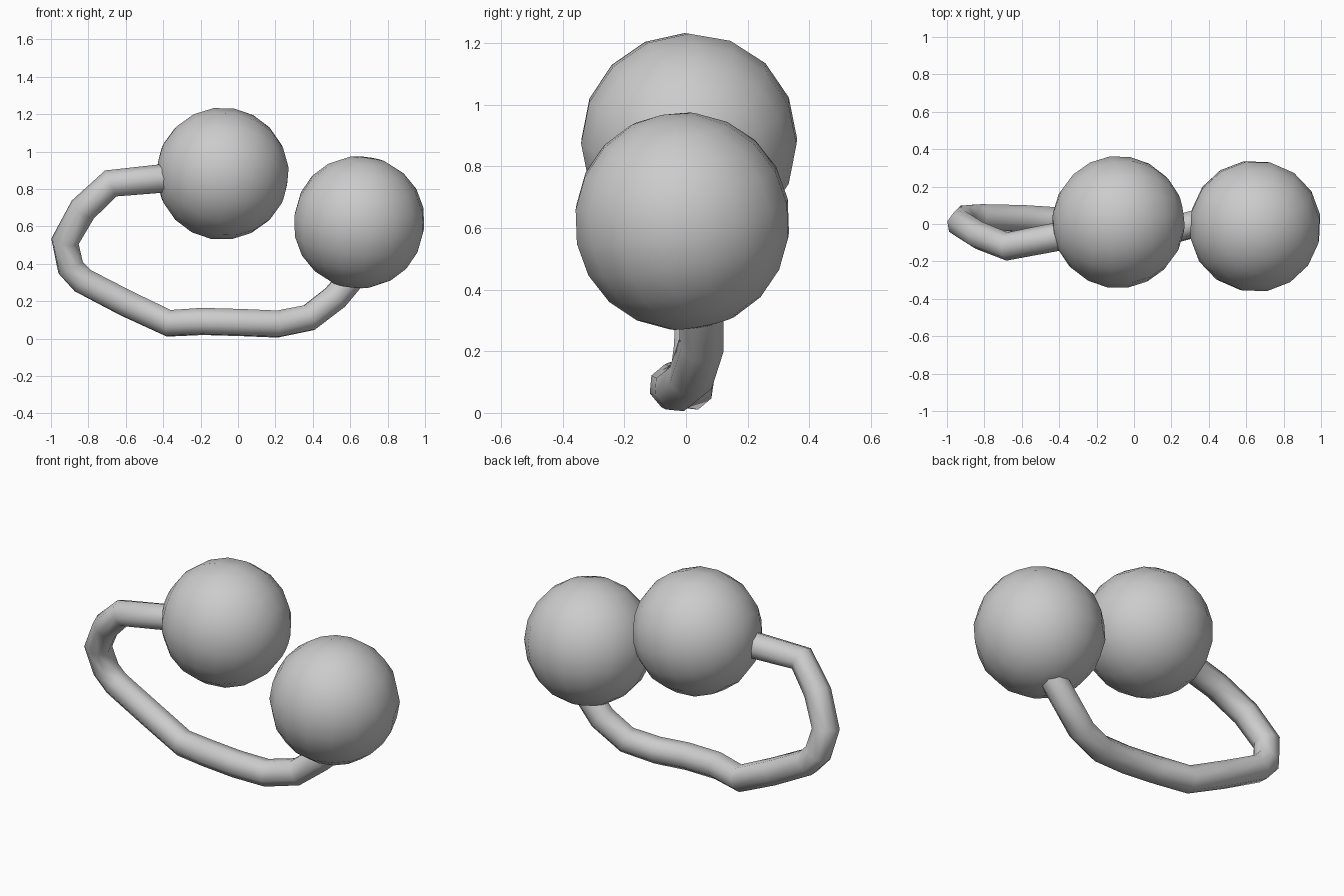
import bpy
from math import radians

if "Cube" in bpy.data.objects:
    bpy.data.objects.remove(bpy.data.objects["Cube"])


def smooth(obj):
    for p in obj.data.polygons:
        p.use_smooth = True


def ball(name, loc, rot):
    bpy.ops.mesh.primitive_uv_sphere_add(segments=16, ring_count=10, radius=0.354,
                                         location=loc, rotation=[radians(a) for a in rot])
    obj = bpy.context.object
    obj.name = name
    smooth(obj)
    return obj


# Two faceted end balls
ball("upper_ball", (-0.083, 0.01, 0.882), (8, -80, 0))
ball("lower_ball", (0.648, -0.012, 0.622), (12, 5, 10))

# Bent cord joining the balls: x, y, z along the centre line
path = [
    (-0.25, -0.04, 0.87), (-0.42, -0.07, 0.855), (-0.68, -0.12, 0.83),
    (-0.83, -0.06, 0.69), (-0.925, 0.0, 0.52), (-0.895, 0.03, 0.38),
    (-0.83, 0.035, 0.31), (-0.60, 0.03, 0.19), (-0.37, 0.015, 0.082),
    (-0.19, -0.03, 0.092), (0.02, -0.045, 0.086), (0.21, -0.03, 0.078),
    (0.38, 0.015, 0.112), (0.52, 0.05, 0.22), (0.62, 0.05, 0.34),
]
curve = bpy.data.curves.new("cord", "CURVE")
curve.dimensions = "3D"
curve.bevel_depth = 0.076
curve.bevel_resolution = 2
curve.use_fill_caps = True
spline = curve.splines.new("POLY")
spline.points.add(len(path) - 1)
for pt, co in zip(spline.points, path):
    pt.co = (*co, 1)
cord = bpy.data.objects.new("cord", curve)
bpy.context.collection.objects.link(cord)

# Convert the cord to a smooth mesh
bpy.ops.object.select_all(action="DESELECT")
cord.select_set(True)
bpy.context.view_layer.objects.active = cord
bpy.ops.object.convert(target="MESH")
smooth(bpy.context.object)
